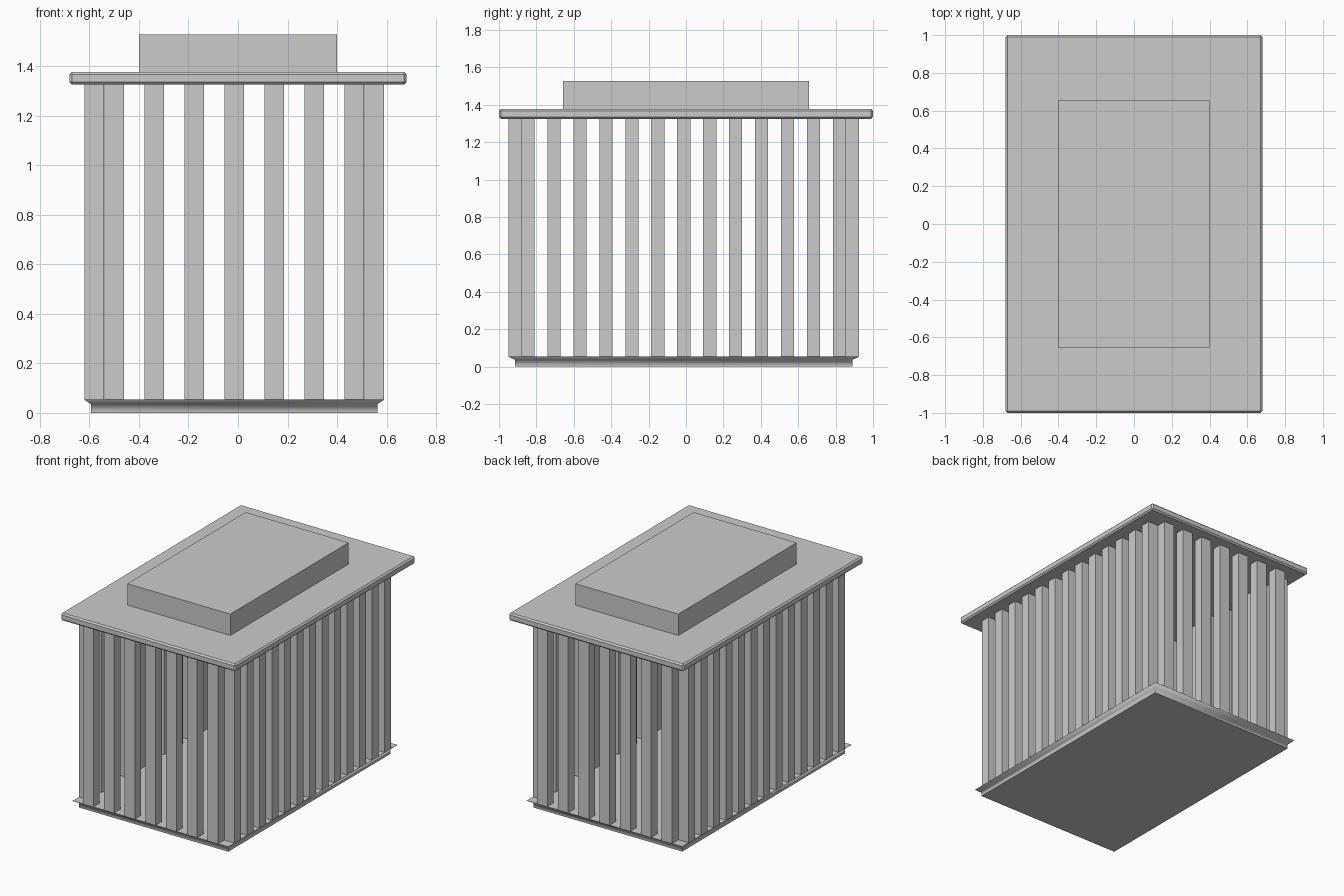
import bpy, bmesh, math

if "Cube" in bpy.data.objects:
    bpy.data.objects.remove(bpy.data.objects["Cube"])

CX, CY = -0.015, -0.012        # the caged body sits slightly off the lid centre
HX, HY = 0.605, 0.938          # half size of the slatted body
FLOOR, TOP = 0.055, 1.325
SX, SY = 0.08, 0.07            # slat section


def finish(name, bm):
    bmesh.ops.recalc_face_normals(bm, faces=bm.faces)
    mesh = bpy.data.meshes.new(name)
    bm.to_mesh(mesh)
    bm.free()
    ob = bpy.data.objects.new(name, mesh)
    bpy.context.collection.objects.link(ob)
    return ob


def add_box(bm, x0, x1, y0, y1, z0, z1):
    vs = bmesh.ops.create_cube(bm, size=1)["verts"]
    bmesh.ops.scale(bm, vec=(x1 - x0, y1 - y0, z1 - z0), verts=vs)
    bmesh.ops.translate(bm, vec=((x0 + x1) / 2, (y0 + y1) / 2, (z0 + z1) / 2), verts=vs)


def box(name, *bounds):
    bm = bmesh.new()
    add_box(bm, *bounds)
    return finish(name, bm)


def slat_row(name, centres):
    bm = bmesh.new()
    for x, y in centres:
        add_box(bm, x - SX / 2, x + SX / 2, y - SY / 2, y + SY / 2, FLOOR, TOP)
    return finish(name, bm)


# base tray: straight foot flaring out to a thin rim
bm = bmesh.new()
rings = []
for inset, z in ((0.026, 0.0), (0.026, 0.036), (0.0, 0.053), (0.0, FLOOR)):
    hx, hy = HX - inset, HY - inset * 1.4
    rings.append([bm.verts.new((CX + sx * hx, CY + sy * hy, z))
                  for sx, sy in ((-1, -1), (1, -1), (1, 1), (-1, 1))])
for lo, hi in zip(rings, rings[1:]):
    for i in range(4):
        j = (i + 1) % 4
        bm.faces.new((lo[i], lo[j], hi[j], hi[i]))
bm.faces.new(rings[0])
bm.faces.new(rings[-1])
base = finish("base_tray", bm)
bpy.context.view_layer.objects.active = base
base.select_set(True)
bpy.ops.object.shade_smooth_by_angle(angle=math.radians(65))

# slats: 7 on the front and back, 13 on each long side
xs = [CX + (i - 3) * 0.1615 for i in range(7)]
ys = [CY + (i - 6) * 0.1388 for i in range(13)]
for side, s in (("front", -1), ("back", 1)):
    slat_row(side + "_slats", [(x, CY + s * (HY - SY / 2)) for x in xs])
for side, s in (("left", -1), ("right", 1)):
    slat_row(side + "_slats", [(CX + s * (HX - SX / 2), y) for y in ys])

# lid slab with chamfered edges
lid = box("lid", -0.68, 0.68, -1, 1, TOP, 1.377)
bevel = lid.modifiers.new("chamfer", 'BEVEL')
bevel.width = 0.01
bevel.segments = 1

# raised block on the lid
box("top_block", -0.4, 0.4, -0.657, 0.657, 1.375, 1.527)
